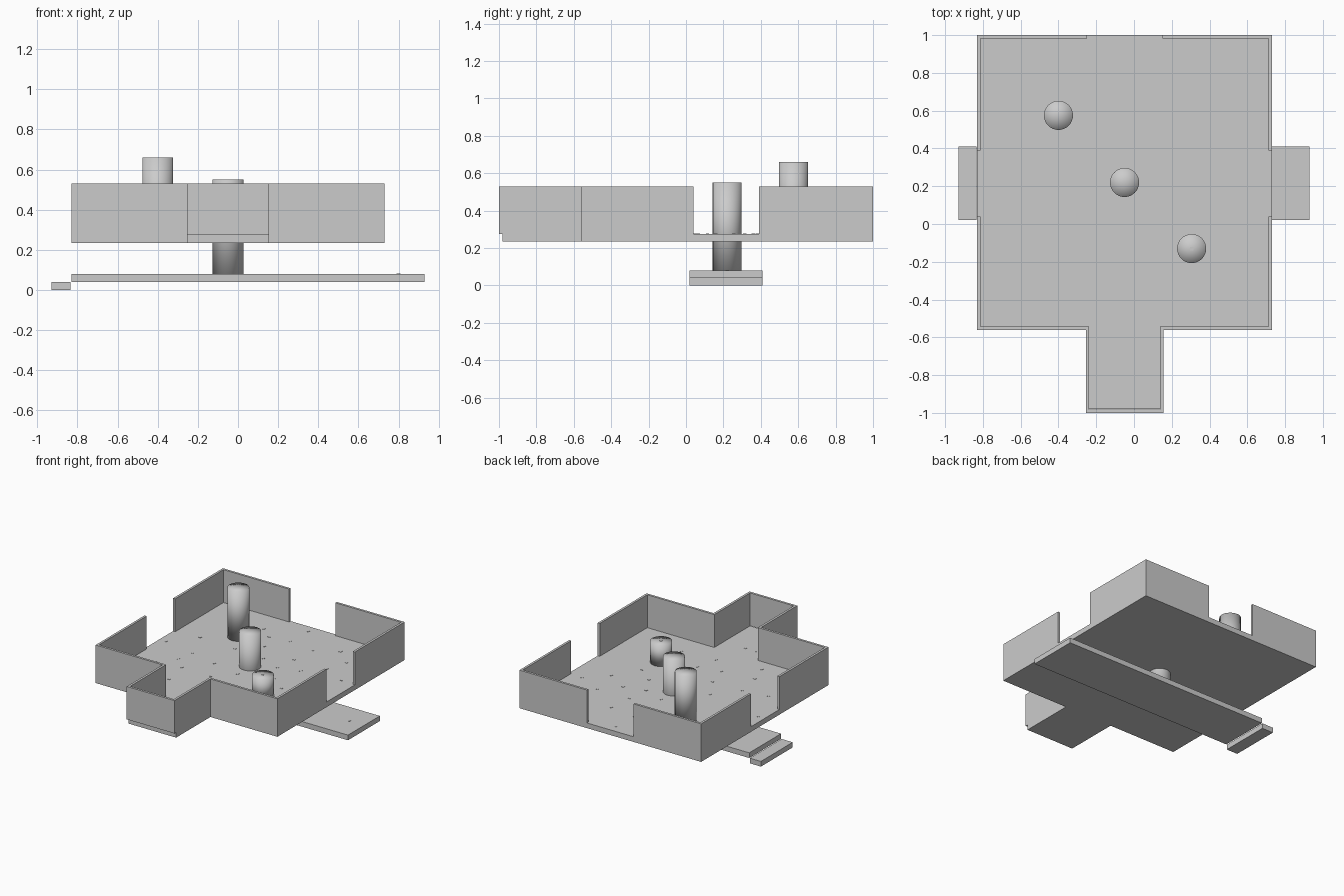
import bpy, bmesh

if "Cube" in bpy.data.objects:
    bpy.data.objects.remove(bpy.data.objects["Cube"])

CX = -0.05   # symmetry axis of the building


def finish(name, bm, smooth=False):
    bmesh.ops.recalc_face_normals(bm, faces=bm.faces[:])
    for f in bm.faces:
        f.smooth = smooth
    me = bpy.data.meshes.new(name)
    bm.to_mesh(me)
    bm.free()
    ob = bpy.data.objects.new(name, me)
    bpy.context.collection.objects.link(ob)
    return ob


def prism(name, outline, z0, z1, x=0.0):
    bm = bmesh.new()
    face = bm.faces.new([bm.verts.new((px + x, py, z0)) for px, py in outline])
    ext = bmesh.ops.extrude_face_region(bm, geom=[face])
    for v in ext["geom"]:
        if isinstance(v, bmesh.types.BMVert):
            v.co.z = z1
    # extrude removes nothing from the base face, so the prism stays closed
    if not face.is_valid:
        bm.faces.new([v for v in bm.verts if v.co.z == z0])
    return finish(name, bm)


def rect(x0, x1, y0, y1):
    return [(x0, y0), (x1, y0), (x1, y1), (x0, y1)]


def mirrored(path):
    return [(-x, y) for x, y in reversed(path)]


def wall(name, path, t=0.018):
    """Wall along a right-angled counter-clockwise path, thickened inward."""
    normals = []
    for (ax, ay), (bx, by) in zip(path, path[1:]):
        l = ((bx - ax) ** 2 + (by - ay) ** 2) ** 0.5
        normals.append((-(by - ay) / l, (bx - ax) / l))
    inner = []
    for i, (x, y) in enumerate(path):
        ns = normals[max(i - 1, 0):i + 1]
        inner.append((x + t * sum(n[0] for n in ns), y + t * sum(n[1] for n in ns)))
    return prism(name, path + inner[::-1], 0.275, 0.53, CX)


# lower walkway and entry step
prism("lower_walkway", rect(-0.83, 0.93, 0.02, 0.41), 0.04, 0.08)
prism("entry_step", rect(-0.93, -0.835, 0.02, 0.41), 0.0, 0.04)

# upper floor with the front extension
half_floor = [(-0.78, 1.0), (-0.78, -0.56), (-0.205, -0.56), (-0.205, -0.98)]
prism("upper_floor", half_floor + mirrored(half_floor), 0.235, 0.275, CX)

# perimeter walls, leaving three doorways
corner = [(-0.20, 1.0), (-0.78, 1.0), (-0.78, 0.39)]
wall("back_left_wall", corner)
wall("back_right_wall", mirrored(corner))
half_front = [(-0.78, 0.04), (-0.78, -0.56), (-0.205, -0.56), (-0.205, -1.0)]
wall("front_wall", half_front + mirrored(half_front))

# three round columns of stepped height
for name, x, y, z0, z1 in [("tall_column", -0.40, 0.575, 0.275, 0.66),
                           ("middle_column", CX, 0.22, 0.08, 0.55),
                           ("short_column", 0.305, -0.13, 0.275, 0.44)]:
    bm = bmesh.new()
    bmesh.ops.create_cone(bm, cap_ends=True, cap_tris=True, segments=32,
                          radius1=0.077, radius2=0.077, depth=z1 - z0)
    # centre vertex on each cap gives the soft rounded shading
    finish(name, bm, smooth=True).location = (x, y, (z0 + z1) / 2)

# small square studs scattered over the floor
studs = [(-.05, .93), (-.64, .81), (-.33, .785), (.33, .785), (.54, .81), (-.22, .70),
         (-.06, .72), (.16, .69), (.47, .66), (-.16, .55), (.14, .49), (.415, .495),
         (-.615, .415), (-.305, .40), (-.05, .38), (.12, .315), (.285, .36), (.61, .40),
         (.465, .255), (-.775, .22), (-.51, .17), (-.285, .115), (.205, .16), (.34, .05),
         (-.05, .065), (-.535, .03), (-.64, -.10), (-.435, -.07), (-.18, -.07),
         (.05, -.21), (-.13, -.245), (-.395, -.28), (-.625, -.365), (-.345, -.435),
         (.01, -.38), (.29, -.355), (.54, -.365), (-.145, -.66), (-.05, -.66), (-.05, -.85)]
places = [(x, y, 0.275) for x, y in studs] + [(0.80, 0.22, 0.08), (0.305, -0.13, 0.44)]
bm = bmesh.new()
for x, y, z in places:
    new = bmesh.ops.create_cube(bm, size=1.0)["verts"]
    bmesh.ops.scale(bm, vec=(0.018, 0.018, 0.004), verts=new)
    bmesh.ops.translate(bm, vec=(x, y, z), verts=new)
finish("floor_studs", bm)
